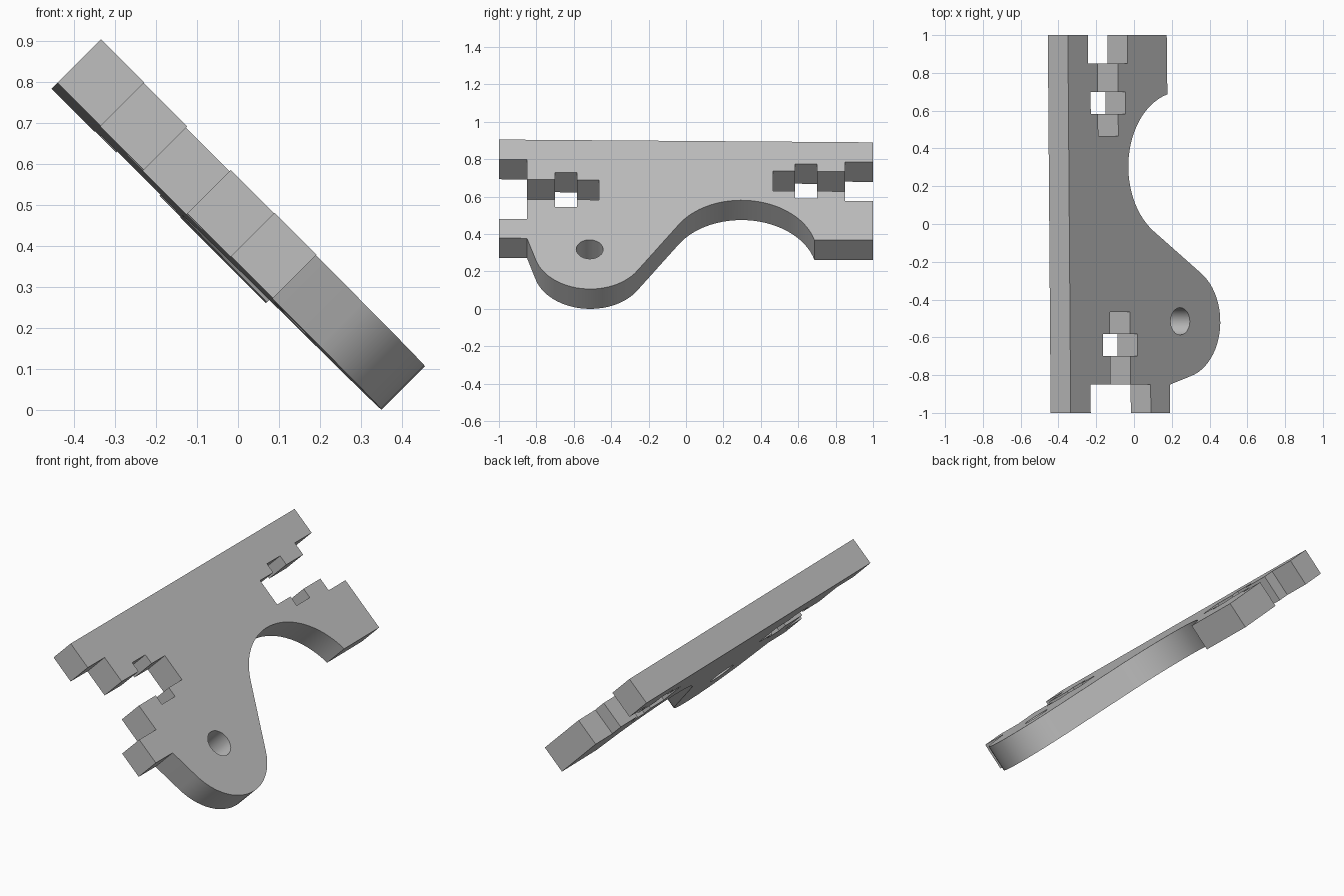
import bpy, bmesh
from math import cos, sin, radians, sqrt
from mathutils import Matrix, Vector

cube = bpy.data.objects.get("Cube")
if cube:
    bpy.data.objects.remove(cube, do_unlink=True)

THICK = 0.15
SLOT, NUT = 0.075, 0.13          # half widths of bolt slot and nut pocket


def arc(s, y, r, start, end, n):
    """Points (s, y) on an arc, angle measured from +y towards +s."""
    angles = [radians(start + (end - start) * i / n) for i in range(n + 1)]
    return [(s + r * sin(a), y + r * cos(a)) for a in angles]


def end_slot(mid, half, side):
    """End notch with a cross-shaped bolt slot, ordered down the slope."""
    upper = [(half, 1), (half, 0.85), (SLOT, 0.85), (SLOT, 0.70),
             (NUT, 0.70), (NUT, 0.583), (SLOT, 0.583), (SLOT, 0.465)]
    return ([(mid - d, side * y) for d, y in upper]
            + [(mid + d, side * y) for d, y in reversed(upper)])


# Plate outline in plate coordinates (down the slope, along the length)
outline = [(0, -1)] + end_slot(0.375, 0.225, -1)
outline += [(0.745, -1), (0.745, -0.85)]
outline += arc(0.825, -0.515, 0.30, 164, 32, 24)      # rounded lobe
outline += arc(0.845, 0.30, 0.40, 212, 345, 28)       # concave cutout
outline += [(0.74, 1)] + end_slot(0.297, 0.148, 1)[::-1] + [(0, 1)]
pivot_hole = arc(0.825, -0.515, 0.072, 0, 345, 23)

# Fill between the loops and give the plate its thickness
bm = bmesh.new()
edges = []
for loop in (outline, pivot_hole):
    verts = [bm.verts.new((s, y, 0)) for s, y in loop]
    edges += [bm.edges.new((verts[i - 1], verts[i])) for i in range(len(verts))]
bmesh.ops.triangle_fill(bm, use_beauty=True, use_dissolve=False, edges=edges)
result = bmesh.ops.extrude_face_region(bm, geom=bm.faces[:])
moved = [g for g in result["geom"] if isinstance(g, bmesh.types.BMVert)]
bmesh.ops.translate(bm, verts=moved, vec=(0, 0, -THICK))
bmesh.ops.recalc_face_normals(bm, faces=bm.faces[:])

# Lean the plate over, with a very slight tilt along its length
down = Vector((1, 0, -1)) / sqrt(2)
along = Vector((-0.0075, 1, -0.0075))
normal = Vector((1, 0, 1)) / sqrt(2)
lean = Matrix((down, along, normal)).transposed().to_4x4()
lean.translation = (-0.3425, 0, 0.8975)
bm.transform(lean)

mesh = bpy.data.meshes.new("bracket_plate")
bm.to_mesh(mesh)
bm.free()
plate = bpy.data.objects.new("bracket_plate", mesh)
bpy.context.collection.objects.link(plate)

# Plain grey
grey = bpy.data.materials.new("plain_grey")
grey.use_nodes = True
colour = (0.52, 0.52, 0.52, 1)
grey.diffuse_color = colour
grey.node_tree.nodes["Principled BSDF"].inputs["Base Color"].default_value = colour
mesh.materials.append(grey)

bpy.ops.object.select_all(action="DESELECT")
plate.select_set(True)
bpy.context.view_layer.objects.active = plate
bpy.ops.object.shade_smooth_by_angle(angle=radians(28))
